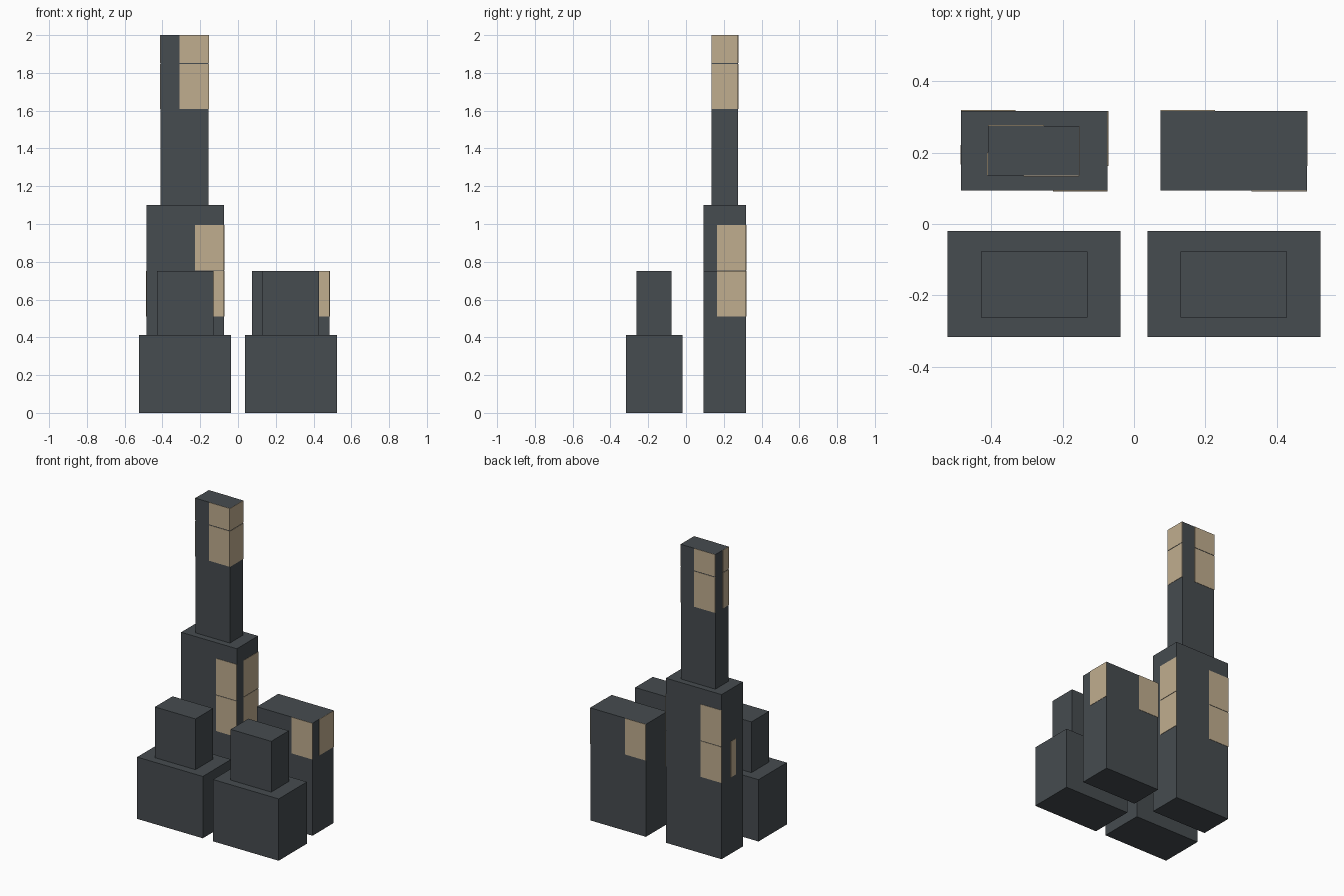
import bpy
import bmesh
from mathutils import Matrix, Vector

default = bpy.data.objects.get("Cube")
if default:
    bpy.data.objects.remove(default, do_unlink=True)


def material(name, rgb):
    mat = bpy.data.materials.new(name)
    mat.use_nodes = True
    colour = (*rgb, 1)
    mat.diffuse_color = colour
    mat.node_tree.nodes["Principled BSDF"].inputs["Base Color"].default_value = colour
    return mat


slate = material("slate grey", (0.061, 0.072, 0.080))
tan = material("window tan", (0.53, 0.42, 0.275))


def box(name, x, y, z, mat):
    """Box given by its extent along each axis."""
    low, high = (Vector(corner) for corner in zip(x, y, z))
    bm = bmesh.new()
    bmesh.ops.create_cube(bm, size=1, matrix=Matrix.Translation((low + high) / 2)
                          @ Matrix.Diagonal((*(high - low), 1)))
    mesh = bpy.data.meshes.new(name)
    bm.to_mesh(mesh)
    bm.free()
    mesh.materials.append(mat)
    obj = bpy.data.objects.new(name, mesh)
    bpy.context.collection.objects.link(obj)


THICK = 0.002


def window(name, side, wall, span, rows):
    """Thin plates on a wall, one for each row of heights."""
    depth = (wall, wall + THICK) if side in ("left", "back") else (wall - THICK, wall)
    for row in rows:
        if side in ("left", "right"):
            box(name, depth, span, row, tan)
        else:
            box(name, span, depth, row, tan)


# Front pair of stepped blocks
for label, s in (("left", 1), ("right", -1)):
    box(f"front_{label}_base", sorted((0.038 * s, 0.523 * s)), (-0.3175, -0.019), (0, 0.413), slate)
    box(f"front_{label}_upper", sorted((0.13 * s, 0.43 * s)), (-0.263, -0.077), (0.413, 0.752), slate)

# Rear blocks and tower
BACK_Y = (0.0935, 0.3175)
TOWER_X, TOWER_Y = (-0.41, -0.155), (0.136, 0.2755)
box("back_left_block", (0.074, 0.4855), BACK_Y, (0, 0.752), slate)
box("back_right_block", (-0.4855, -0.074), BACK_Y, (0, 1.1), slate)
box("tower", TOWER_X, TOWER_Y, (1.1, 2), slate)

# Windows on the low rear block
low_row = (0.51, 0.752)
window("low_window_front", "front", BACK_Y[0], (0.33, 0.4855), [low_row])
window("low_window_back", "back", BACK_Y[1], (0.074, 0.228), [low_row])
window("low_window_left", "left", 0.4855, (0.163, BACK_Y[1]), [low_row])

# Windows on the tall rear block
mid_rows = [(0.51, 0.75), (0.754, 0.995)]
window("mid_window_front", "front", BACK_Y[0], (-0.227, -0.074), mid_rows)
window("mid_window_back", "back", BACK_Y[1], (-0.4855, -0.332), mid_rows)
window("mid_window_left", "left", -0.074, (0.163, BACK_Y[1]), mid_rows)
window("mid_window_right", "right", -0.4855, (0.167, 0.222), [(0.51, 0.75)])

# Windows at the top of the tower
top_rows = [(1.61, 1.848), (1.853, 2)]
window("tower_window_front", "front", TOWER_Y[0], (-0.31, TOWER_X[1]), top_rows)
window("tower_window_back", "back", TOWER_Y[1], (TOWER_X[0], -0.253), top_rows)
window("tower_window_left", "left", TOWER_X[1], TOWER_Y, top_rows)
window("tower_window_right", "right", TOWER_X[0], (TOWER_Y[0], 0.2), top_rows)
